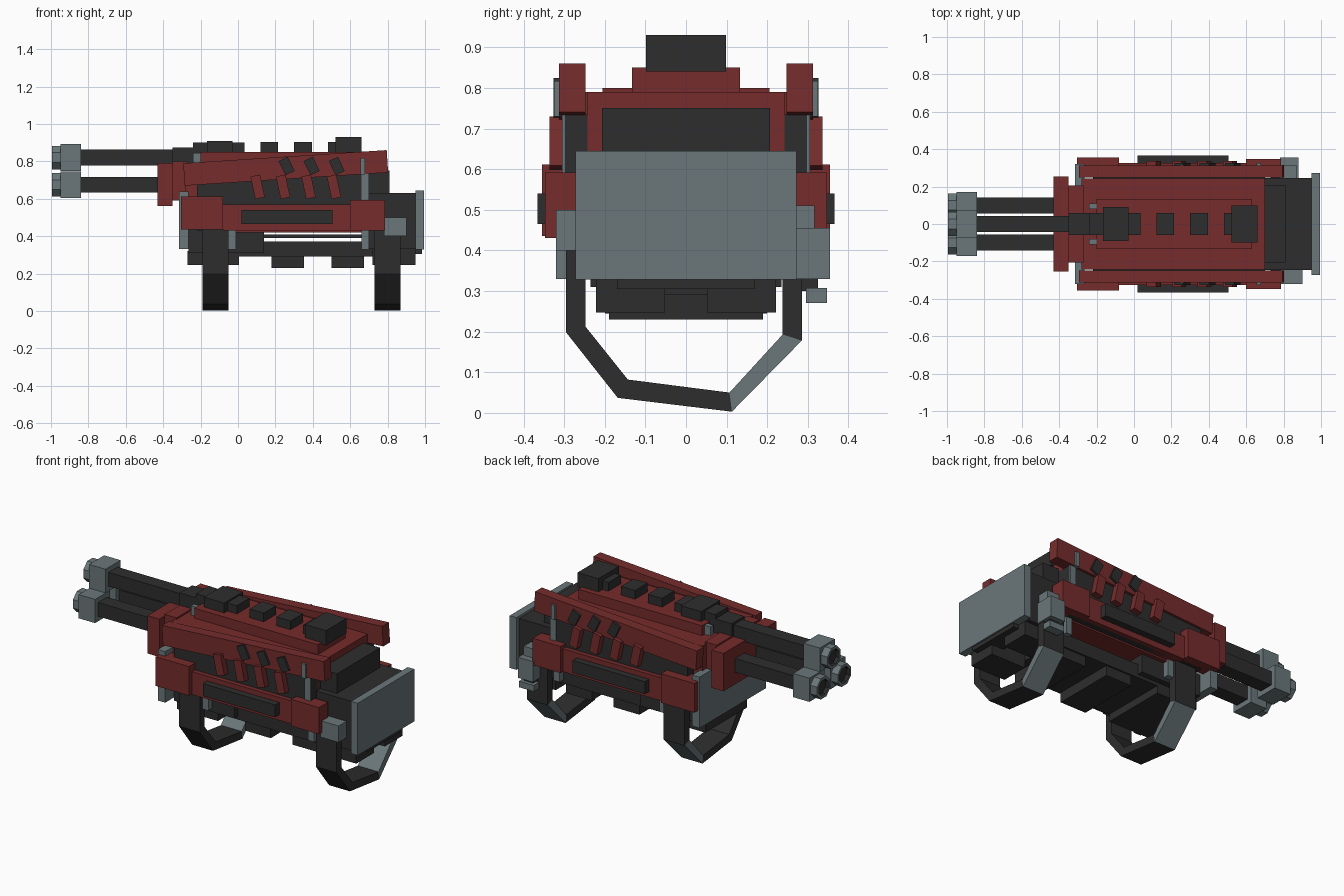
import bpy, bmesh
from math import radians, pi
from mathutils import Matrix, Vector

if "Cube" in bpy.data.objects:
    bpy.data.objects.remove(bpy.data.objects["Cube"])


def material(name, rgb):
    m = bpy.data.materials.new(name)
    m.use_nodes = True
    m.diffuse_color = (*rgb, 1)
    m.node_tree.nodes["Principled BSDF"].inputs["Base Color"].default_value = (*rgb, 1)
    return m


RED = material("dark red paint", (0.18, 0.025, 0.025))
GREY = material("blue grey steel", (0.145, 0.185, 0.195))
DARK = material("charcoal metal", (0.027, 0.027, 0.027))


def finish(name, bm, *mats):
    bmesh.ops.recalc_face_normals(bm, faces=bm.faces)
    me = bpy.data.meshes.new(name)
    bm.to_mesh(me)
    bm.free()
    for m in mats:
        me.materials.append(m)
    ob = bpy.data.objects.new(name, me)
    bpy.context.collection.objects.link(ob)
    return ob


def box(name, mat, x, y, z, tilt=0):
    """Box from x, y and z ranges, tilted in degrees about its own y axis."""
    lo, hi = Vector((x[0], y[0], z[0])), Vector((x[1], y[1], z[1]))
    bm = bmesh.new()
    bmesh.ops.create_cube(bm, size=1)
    bmesh.ops.scale(bm, vec=hi - lo, verts=bm.verts)
    ob = finish(name, bm, mat)
    ob.location = (lo + hi) / 2
    ob.rotation_euler.y = radians(tilt)
    return ob


def centred(name, mat, x, half, z):
    return box(name, mat, x, (-half, half), z)


def pair(name, mat, x, y, z, tilt=0):
    box("left_" + name, mat, x, y, z, tilt)
    box("right_" + name, mat, x, (-y[1], -y[0]), z, tilt)


# Three barrels with octagonal, hollow muzzle tips
def muzzle_tip(name, y, z):
    bm = bmesh.new()
    bmesh.ops.create_cone(bm, cap_ends=True, segments=8, radius1=0.068, radius2=0.068, depth=0.06)
    bmesh.ops.rotate(bm, verts=bm.verts, matrix=Matrix.Rotation(pi / 8, 3, "Z"))
    bmesh.ops.rotate(bm, verts=bm.verts, matrix=Matrix.Rotation(-pi / 2, 3, "Y"))
    bmesh.ops.translate(bm, verts=bm.verts, vec=(-0.965, y, z))
    bm.normal_update()
    end = min(bm.faces, key=lambda f: f.calc_center_median().x)
    bmesh.ops.inset_region(bm, faces=[end], thickness=0.018)
    end.material_index = 1
    ext = bmesh.ops.extrude_discrete_faces(bm, faces=[end])
    bmesh.ops.translate(bm, verts=ext["faces"][0].verts, vec=(0.02, 0, 0))
    finish(name, bm, GREY, DARK)


for label, y, z in (("top", 0, 0.82), ("left", 0.1, 0.675), ("right", -0.1, 0.675)):
    box(label + "_barrel", DARK, (-0.86, -0.3), (y - 0.043, y + 0.043), (z - 0.042, z + 0.042))
    box(label + "_muzzle_block", GREY, (-0.95, -0.84), (y - 0.072, y + 0.072), (z - 0.072, z + 0.072))
    muzzle_tip(label + "_muzzle_tip", y, z)

# Main housing
centred("barrel_collar", RED, (-0.43, -0.35), 0.255, (0.56, 0.79))
centred("collar_neck", RED, (-0.35, -0.27), 0.205, (0.59, 0.80))
centred("front_plate", GREY, (-0.315, -0.265), 0.32, (0.33, 0.64))
centred("top_shell", RED, (-0.28, 0.7), 0.243, (0.6, 0.79))
centred("top_ridge", RED, (-0.2, 0.63), 0.133, (0.79, 0.85))
centred("core", DARK, (-0.22, 0.7), 0.298, (0.43, 0.735))

# Blocks along the top
centred("front_sight_base", DARK, (-0.35, -0.16), 0.06, (0.78, 0.875))
centred("sight_step", DARK, (-0.24, 0.035), 0.06, (0.8, 0.9))
centred("sight_block", DARK, (-0.165, -0.03), 0.09, (0.82, 0.91))
for i, x in enumerate((0.12, 0.3, 0.48)):
    centred(f"rail_block_{i + 1}", DARK, (x, x + 0.095), 0.06, (0.84, 0.903))
centred("rear_sight", DARK, (0.52, 0.66), 0.098, (0.84, 0.93))
pair("ridge_pin", GREY, (-0.24, -0.2), (0.08, 0.11), (0.78, 0.845))

# Side armour
pair("upper_rail", RED, (-0.29, 0.8), (0.248, 0.313), (0.705, 0.825), -3.7)
pair("front_side_block", RED, (-0.305, -0.08), (0.26, 0.355), (0.435, 0.612))
pair("lower_panel", RED, (-0.08, 0.6), (0.26, 0.325), (0.43, 0.57))
pair("rear_side_block", RED, (0.6, 0.787), (0.26, 0.347), (0.43, 0.592))
pair("side_grip", DARK, (0.02, 0.505), (0.32, 0.366), (0.465, 0.54))
for i in range(4):
    x = 0.105 + 0.136 * i
    pair(f"red_fin_{i + 1}", RED, (x - 0.026, x + 0.026), (0.29, 0.336), (0.602, 0.725), -12)
for i in range(3):
    x = 0.26 + 0.134 * i
    pair(f"dark_fin_{i + 1}", DARK, (x - 0.027, x + 0.027), (0.3, 0.326), (0.733, 0.817), -26)
pair("rail_pin", GREY, (0.655, 0.68), (0.3, 0.325), (0.73, 0.817))
pair("side_strut", GREY, (0.66, 0.7), (0.285, 0.305), (0.58, 0.74))

# Rear section
centred("rear_body", DARK, (0.69, 0.955), 0.245, (0.33, 0.63))
centred("rear_top_block", DARK, (0.66, 0.81), 0.207, (0.6, 0.75))
centred("rear_plate", GREY, (0.95, 0.995), 0.272, (0.328, 0.645))
centred("rear_lip", DARK, (0.87, 0.985), 0.17, (0.305, 0.34))
pair("rear_foot", DARK, (0.72, 0.95), (0.052, 0.222), (0.247, 0.34))
box("right_rear_lug", GREY, (0.78, 0.9), (-0.32, -0.24), (0.4, 0.5))
box("left_rear_lug", GREY, (0.78, 0.88), (0.24, 0.355), (0.33, 0.455))
box("left_lug_top", GREY, (0.79, 0.87), (0.24, 0.316), (0.455, 0.51))
box("left_lug_neck", DARK, (0.8, 0.86), (0.28, 0.325), (0.3, 0.34))
box("left_lug_foot", GREY, (0.78, 0.88), (0.295, 0.347), (0.27, 0.307))

# Open underside
centred("underside_panel", RED, (-0.05, 0.66), 0.26, (0.42, 0.44))
centred("front_lower_block", DARK, (-0.265, 0.14), 0.235, (0.31, 0.44))
centred("front_foot", DARK, (-0.27, 0.005), 0.2, (0.245, 0.32))
centred("lower_bar", DARK, (-0.05, 0.72), 0.2, (0.29, 0.372))
centred("guide_rod", DARK, (0.1, 0.7), 0.1, (0.39, 0.41))
pair("front_strut", GREY, (-0.05, -0.01), (0.235, 0.27), (0.33, 0.44))
pair("rear_strut", GREY, (0.66, 0.7), (0.235, 0.27), (0.33, 0.44))
for i, x in enumerate((0.18, 0.5)):
    centred(f"lower_pad_{i + 1}", DARK, (x, x + 0.173), 0.19, (0.23, 0.3))

# Two bent handle loops, each with one steel segment
OUTER = [(-0.295, 0.43), (-0.295, 0.198), (-0.168, 0.037), (0.113, 0.003), (0.285, 0.178), (0.285, 0.43)]
INNER = [(-0.248, 0.43), (-0.248, 0.213), (-0.143, 0.082), (0.107, 0.05), (0.238, 0.193), (0.238, 0.43)]


def handle(name, x0, x1):
    bm = bmesh.new()
    rings = [[bm.verts.new((x, *p)) for x, p in ((x0, o), (x1, o), (x1, i), (x0, i))]
             for o, i in zip(OUTER, INNER)]
    for n, (a, b) in enumerate(zip(rings, rings[1:])):
        for k in range(4):
            f = bm.faces.new((a[k], a[k - 1], b[k - 1], b[k]))
            f.material_index = int(n == 3)
    bm.faces.new(rings[0])
    bm.faces.new(rings[-1])
    finish(name, bm, DARK, GREY)


handle("front_handle", -0.19, -0.05)
handle("rear_handle", 0.73, 0.87)
